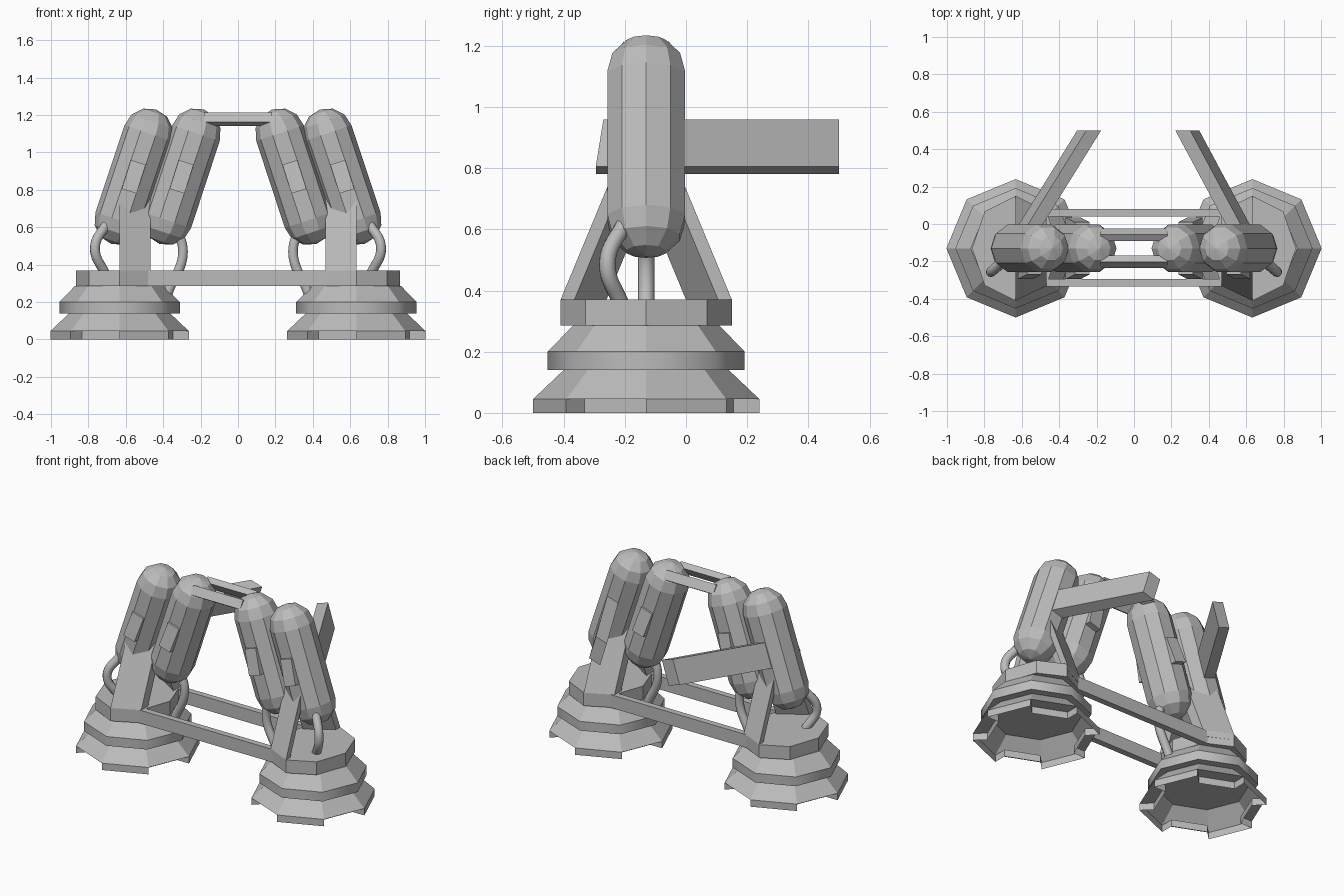
import bpy, bmesh, math
from mathutils import Vector

if "Cube" in bpy.data.objects:
    bpy.data.objects.remove(bpy.data.objects["Cube"])

grey = bpy.data.materials.new("plain_grey")
grey.use_nodes = True
colour = (0.5, 0.5, 0.5, 1)
grey.diffuse_color = colour
grey.node_tree.nodes["Principled BSDF"].inputs["Base Color"].default_value = colour

CY = -0.13          # depth of the tower centres
TX = 0.633          # distance of each tower from the middle
TILT = math.radians(17.5)
R = 0.134           # tank radius
SIDES = 10          # tank sides


def loft(name, rings, smooth=None, caps=True):
    """Skin a list of equal-length point rings and cap both ends."""
    bm = bmesh.new()
    vs = [[bm.verts.new(p) for p in ring] for ring in rings]
    n = len(rings[0])
    for a, b in zip(vs, vs[1:]):
        for i in range(n):
            j = (i + 1) % n
            bm.faces.new((a[i], a[j], b[j], b[i]))
    if caps:
        bm.faces.new(vs[0])
        bm.faces.new(vs[-1])
    bmesh.ops.remove_doubles(bm, verts=bm.verts, dist=1e-5)
    bmesh.ops.recalc_face_normals(bm, faces=bm.faces)
    me = bpy.data.meshes.new(name)
    bm.to_mesh(me)
    bm.free()
    me.materials.append(grey)
    ob = bpy.data.objects.new(name, me)
    bpy.context.collection.objects.link(ob)
    if smooth:
        bpy.ops.object.select_all(action="DESELECT")
        ob.select_set(True)
        bpy.context.view_layer.objects.active = ob
        bpy.ops.object.shade_smooth_by_angle(angle=math.radians(smooth))


def octagon(x, z, rx, ry=None):
    ry = ry or rx
    return [(x + rx * math.cos(k * math.pi / 4), CY + ry * math.sin(k * math.pi / 4), z)
            for k in range(8)]


def box(name, x0, x1, y0, y1, z0, z1):
    loft(name, [[(x0, y0, z), (x1, y0, z), (x1, y1, z), (x0, y1, z)] for z in (z0, z1)])


def foot(name, x):
    """Hollow skirt: outer tabs alternate with recessed walls, cone above."""
    rings = []
    for z, outer, inner in ((0, 0.37, 0.285), (0.045, 0.37, 0.285),
                            (0.045, 0.37, 0.37), (0.14, 0.27, 0.27)):
        ring = []
        for k in range(0, 8, 2):
            for step, r in ((0, outer), (1, outer), (1, inner), (2, inner)):
                a = (k + step) * math.pi / 4
                ring.append((x + r * math.cos(a), CY + r * math.sin(a), z))
        rings.append(ring)
    loft(name, rings, caps=False)


def tank(name, s, top_x, low_x):
    """Ten-sided capsule leaning along the line between two dome centres."""
    lo, hi = Vector((s * low_x, CY, 0.638)), Vector((s * top_x, CY, 1.103))
    axis = (hi - lo).normalized()
    side, depth = Vector((axis.z, 0, -axis.x)), Vector((0, 1, 0))
    rings = []
    for centre, angles in ((lo, (-90, -60, -30, 0)), (hi, (0, 30, 60, 90))):
        for deg in angles:
            t = math.radians(deg)
            c, r = centre + axis * R * math.sin(t), R * math.cos(t)
            ring = []
            for k in range(SIDES):
                a = k * math.tau / SIDES
                ring.append(c + r * (side * math.cos(a) + depth * math.sin(a)))
            rings.append(ring)
    loft(name, rings)


def tilted_block(name, s, x, y0, y_top, y_low, end_x=None):
    """Block whose section leans with the tank, from y0 out to its end face."""
    end_x = x if end_x is None else end_x
    up = Vector((-s * math.sin(TILT), 0, math.cos(TILT)))
    side = Vector((math.cos(TILT), 0, s * math.sin(TILT)))
    rings = []
    for cx, yt, yl in ((x, y0, y0), (end_x, y_top, y_low)):
        ring = []
        for a, b in ((-1, -1), (1, -1), (1, 1), (-1, 1)):
            p = Vector((s * cx, yt if b > 0 else yl, 0.87)) + side * a * 0.0415 + up * b * 0.081
            ring.append(p)
        rings.append(ring)
    loft(name, rings)


def cable(name, points):
    cu = bpy.data.curves.new(name, "CURVE")
    cu.dimensions = "3D"
    cu.bevel_depth = 0.027
    cu.bevel_resolution = 3
    cu.resolution_u = 8
    sp = cu.splines.new("BEZIER")
    sp.bezier_points.add(len(points) - 1)
    for bp, p in zip(sp.bezier_points, points):
        bp.co = p
        bp.handle_left_type = bp.handle_right_type = "AUTO"
    cu.materials.append(grey)
    ob = bpy.data.objects.new(name, cu)
    bpy.context.collection.objects.link(ob)


for s, tag in ((1, "left"), (-1, "right")):
    x = s * TX
    # Stepped pedestal
    foot(tag + "_toothed_foot", x)
    loft(tag + "_collar", [octagon(x, 0.14, 0.322), octagon(x, 0.2, 0.322)], smooth=50)
    loft(tag + "_upper_cone", [octagon(x, 0.2, 0.322), octagon(x, 0.285, 0.24)])
    loft(tag + "_deck", [octagon(x, 0.285, 0.233, 0.28), octagon(x, 0.37, 0.233, 0.28)])

    # Sloping legs rising from the inner facets of the deck
    for d, end in ((-1, "front"), (1, "back")):
        rings = []
        for shift, z in ((0, 0.33), (0, 0.37), (0.17, 0.78)):
            rings.append([(s * (TX - a), CY + d * (b - shift), z) for a, b in
                          ((0, 0.28), (0.166, 0.2), (0.166, 0.13), (0, 0.235))])
        loft(f"{tag}_{end}_leg", rings)

    # Leaning tanks with their wedge plates
    for name, top_x, low_x in (("outer", 0.48, 0.635), ("inner", 0.225, 0.378)):
        tank(f"{tag}_{name}_tank", s, top_x, low_x)
        mid = (top_x + low_x) / 2
        tilted_block(f"{tag}_{name}_front_plate", s, mid, CY - 0.06, -0.27, -0.295)
        if name == "inner":
            tilted_block(f"{tag}_inner_back_plate", s, mid, CY + 0.06, 0.01, 0.035)
    # Rear arm swept towards the middle, slightly less on the left
    tilted_block(tag + "_rear_arm", s, 0.575, -0.04, 0.5, 0.5, 0.285 if s > 0 else 0.24)

    # Hoses from tanks to pedestal
    cable(tag + "_outer_hose", [(s * 0.7, -0.2, 0.622), (s * 0.765, -0.257, 0.49),
                                (s * 0.71, -0.21, 0.35)])
    cable(tag + "_inner_hose", [(s * 0.345, CY, 0.62), (s * 0.294, CY, 0.47),
                                (s * 0.375, CY, 0.25)])

# Bars tying the pedestals together
box("front_tie_bar", -0.5, 0.5, -0.335, -0.295, 0.285, 0.37)
box("back_tie_bar", -0.5, 0.5, 0.04, 0.08, 0.285, 0.37)

# Canted bars joining the inner tank tops
for d, end in ((-1, "front"), (1, "back")):
    t = math.radians(32)
    rings = []
    for x in (-0.18, 0.18):
        ring = []
        for a, b in ((-1, -1), (1, -1), (1, 1), (-1, 1)):
            h, w = a * 0.03, b * 0.021
            ring.append((x, CY + d * (0.072 - h * math.sin(t) + w * math.cos(t)),
                         1.178 + h * math.cos(t) + w * math.sin(t)))
        rings.append(ring)
    loft(end + "_top_bar", rings)
